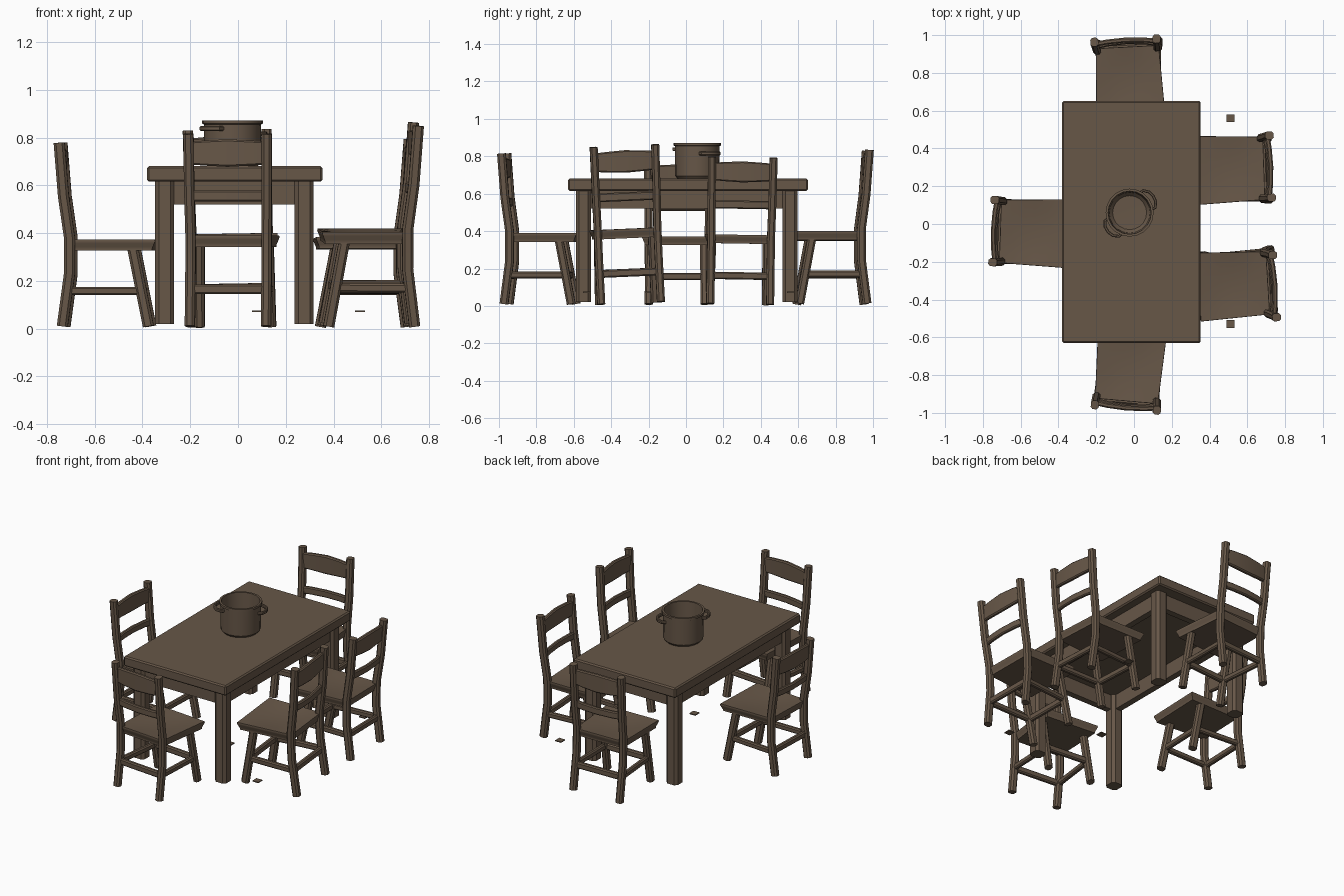
import bpy, bmesh, math
from mathutils import Matrix, Vector

if "Cube" in bpy.data.objects:
    bpy.data.objects.remove(bpy.data.objects["Cube"])

wood = bpy.data.materials.new("dark brown wood")
wood.diffuse_color = (0.135, 0.095, 0.064, 1)
wood.use_nodes = True
wood.node_tree.nodes["Principled BSDF"].inputs["Base Color"].default_value = wood.diffuse_color


def finish(name, bm, M=Matrix(), angle=35):
    bmesh.ops.recalc_face_normals(bm, faces=bm.faces)
    bm.transform(M)
    me = bpy.data.meshes.new(name)
    bm.to_mesh(me)
    bm.free()
    me.materials.append(wood)
    ob = bpy.data.objects.new(name, me)
    bpy.context.collection.objects.link(ob)
    bpy.ops.object.select_all(action='DESELECT')
    ob.select_set(True)
    bpy.context.view_layer.objects.active = ob
    bpy.ops.object.shade_smooth_by_angle(angle=math.radians(angle))
    return ob


def box(name, x0, x1, y0, y1, z0, z1, bevel=0.0):
    bm = bmesh.new()
    bmesh.ops.create_cube(bm, size=1)
    for v in bm.verts:
        v.co = Vector(((x0 + x1) / 2 + v.co.x * (x1 - x0),
                       (y0 + y1) / 2 + v.co.y * (y1 - y0),
                       (z0 + z1) / 2 + v.co.z * (z1 - z0)))
    if bevel:
        bmesh.ops.bevel(bm, geom=bm.edges[:], offset=bevel, segments=1, affect='EDGES')
    return finish(name, bm)


def beam(name, pts, w, h, M=Matrix(), chamfer=0.5, scales=None):
    """Sweep a chamfered rectangle along a path (w sideways, h upward)."""
    pts = [Vector(p) for p in pts]
    n = len(pts)
    bm = bmesh.new()
    rings = []
    a, b = w / 2, h / 2
    c = min(a, b) * chamfer
    sec = [(a, -b + c), (a, b - c), (a - c, b), (-a + c, b),
           (-a, b - c), (-a, -b + c), (-a + c, -b), (a - c, -b)]
    for i, p in enumerate(pts):
        t = (pts[min(i + 1, n - 1)] - pts[max(i - 1, 0)]).normalized()
        ref = Vector((0, 1, 0)) if abs(t.z) > 0.8 else Vector((0, 0, 1))
        side = t.cross(ref).normalized()
        up = side.cross(t)
        s = scales[i] if scales else 1
        rings.append([bm.verts.new(p + side * x + up * (y * s)) for x, y in sec])
    for r, q in zip(rings, rings[1:]):
        for k in range(8):
            bm.faces.new((r[k], r[(k + 1) % 8], q[(k + 1) % 8], q[k]))
    bm.faces.new(rings[0])
    bm.faces.new(rings[-1])
    return finish(name, bm, M)


def chair(tag, x, y, turn, roll, zs, lift=0.0):
    """One chair; its back is on local +y."""
    M = (Matrix.Translation((x, y, lift)) @ Matrix.Rotation(math.radians(turn), 4, 'Z')
         @ Matrix.Rotation(math.radians(roll), 4, 'Y') @ Matrix.Diagonal((1, 1, zs, 1)))
    # dished seat with a narrower underside
    bm = bmesh.new()
    bmesh.ops.create_cube(bm, size=2)
    bmesh.ops.subdivide_edges(bm, edges=bm.edges[:], cuts=5, use_grid_fill=True)
    for v in bm.verts:
        u, w, t = v.co
        k = 0.95 + 0.05 * t if abs(t) < 0.9 else (0.975 if t > 0 else 0.92)
        dish = 0.014 * (1 - u * u) * (1 - w * w) if t > 0.9 else 0
        v.co = ((0.178 - 0.008 * w) * u * k, -0.01 + 0.187 * w * k, 0.366 + 0.024 * t - dish)
    finish(tag + " seat", bm, M, 40)
    for s in (-1, 1):
        side = "left" if s < 0 else "right"
        # bent rear post and splayed front leg
        beam(f"{tag} {side} back post",
             [(s * .16, .195, .01), (s * .16, .165, .24), (s * .16, .165, .40),
              (s * .163, .19, .58), (s * .165, .208, .815)], .042, .046, M)
        beam(f"{tag} {side} front leg",
             [(s * .15, -.165, .01), (s * .145, -.10, .35)], .042, .046, M)
        beam(f"{tag} {side} stretcher",
             [(s * .148, -.13, .165), (s * .16, .17, .165)], .028, .036, M)
    beam(tag + " front stretcher", [(-.146, -.135, .165), (.146, -.135, .165)], .028, .04, M)
    beam(tag + " back stretcher", [(-.16, .175, .165), (.16, .175, .165)], .028, .04, M)
    # bowed back slats

    def bow(y, z, d):
        return [(.163 * q, y + d * (1 - q * q), z) for q in (-1, -.6, 0, .6, 1)]
    beam(tag + " top slat", bow(.196, .735, .014), .026, .105, M, .5, [.9, 1, 1.1, 1, .9])
    beam(tag + " lower slat", bow(.182, .555, .018), .024, .045, M)


# table
box("table top", -.38, .353, -.63, .652, .615, .68, .008)
for nx, lx in (("left", -.307), ("right", .277)):
    for ny, ly in (("front", -.548), ("back", .556)):
        beam(f"table {ny} {nx} leg", [(lx, ly, .02), (lx, ly, .62)], .08, .08, chamfer=.4)
for ny, ly in (("front", -.55), ("back", .558)):
    box(f"table {ny} apron", -.3, .27, ly - .02, ly + .02, .52, .62)
for nx, lx in (("left", -.307), ("right", .277)):
    box(f"table {nx} apron", lx - .02, lx + .02, -.55, .558, .52, .62)

# chairs: position, turn, roll, height factor
chair("front chair", -.025, -.765, 175, 0, 1.0)
chair("back chair", -.02, .765, 3, -1, 1.02)
chair("left chair", -.535, -.045, 88, 0, .955)
chair("right front chair", .535, -.305, -86.5, 2.5, 1.045, .005)
chair("right back chair", .515, .283, -88, -1, .975)

# cooking pot, turned from a profile
bm = bmesh.new()
prof = [(0, .68), (.105, .68), (.118, .695), (.12, .855), (.127, .858), (.127, .872),
        (.114, .872), (.108, .72), (.09, .70), (0, .697)]
N = 20
rings = []
for r, z in prof:
    rings.append([bm.verts.new((r * math.cos(i * math.tau / N), r * math.sin(i * math.tau / N), z))
                  for i in range(N)])
for r, q in zip(rings, rings[1:]):
    for k in range(N):
        bm.faces.new((r[k], r[(k + 1) % N], q[(k + 1) % N], q[k]))
bmesh.ops.remove_doubles(bm, verts=bm.verts, dist=1e-5)
P = Matrix.Translation((-.023, .06, 0))
finish("pot", bm, P)
for name, deg, z in (("pot back handle", 35, .815), ("pot front handle", 222, .838)):
    path = []
    for d, r in ((-27, .115), (-24, .137), (-12, .15), (0, .153), (12, .15), (24, .137), (27, .115)):
        a = math.radians(deg + d)
        path.append((r * math.cos(a), r * math.sin(a), z))
    beam(name, path, .016, .02, P)

# small loose floor plates
for i, (px, py) in enumerate(((.51, .56), (.51, -.53), (.08, -.2))):
    box(f"floor plate {i + 1}", px - .021, px + .021, py - .021, py + .021, .07, .076)
